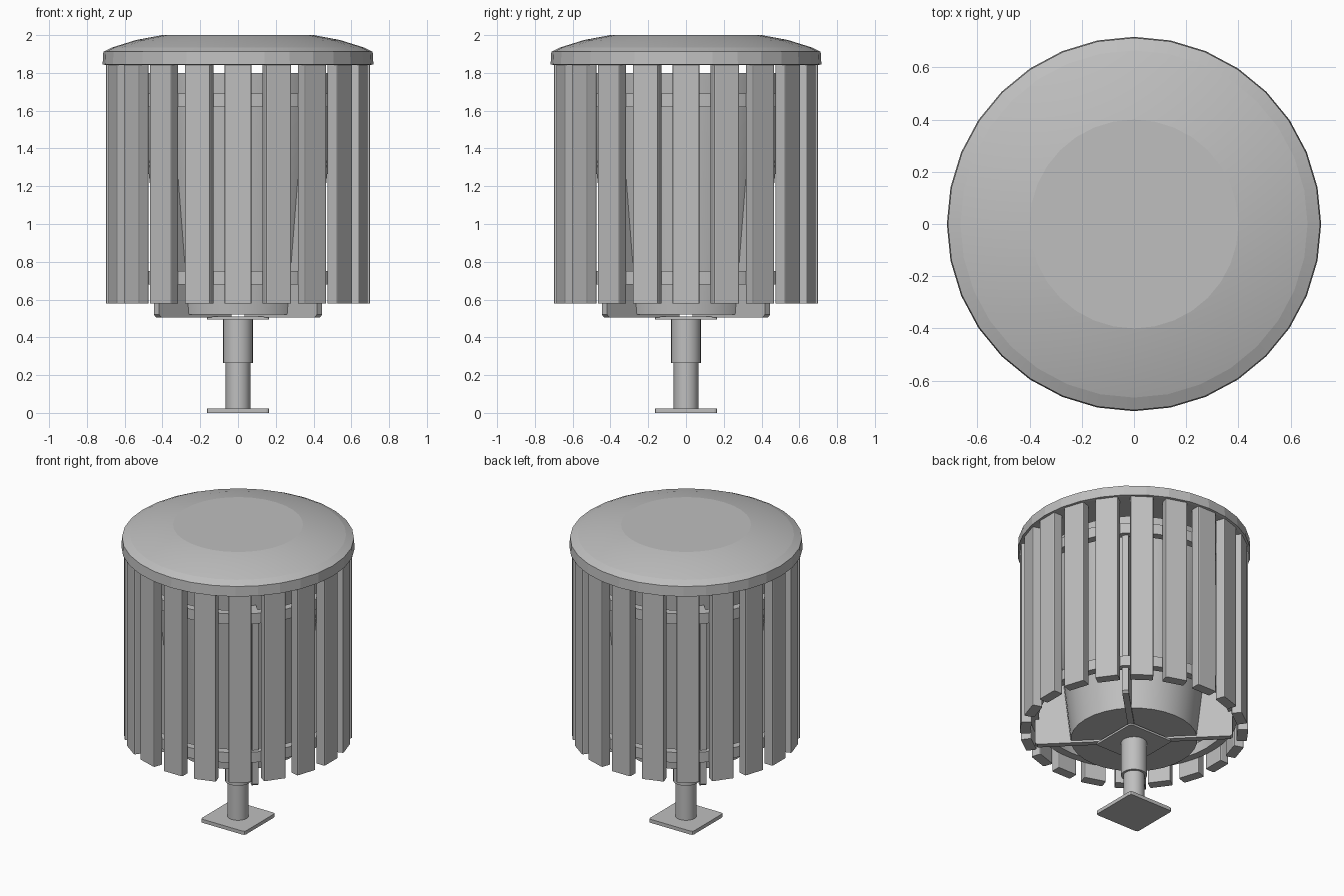
import bpy
import bmesh
from math import cos, sin, pi, radians
from mathutils import Matrix

cube = bpy.data.objects.get("Cube")
if cube:
    bpy.data.objects.remove(cube, do_unlink=True)

grey = bpy.data.materials.new("plain grey")
grey.use_nodes = True
colour = (0.52, 0.52, 0.52, 1)
grey.diffuse_color = colour
grey.node_tree.nodes["Principled BSDF"].inputs["Base Color"].default_value = colour


def finish(name, bm):
    """Turn a bmesh into a named, coloured object."""
    bmesh.ops.recalc_face_normals(bm, faces=bm.faces)
    mesh = bpy.data.meshes.new(name)
    bm.to_mesh(mesh)
    bm.free()
    mesh.materials.append(grey)
    obj = bpy.data.objects.new(name, mesh)
    bpy.context.collection.objects.link(obj)
    return obj


def smooth(obj, degrees):
    bpy.ops.object.select_all(action='DESELECT')
    obj.select_set(True)
    bpy.context.view_layer.objects.active = obj
    bpy.ops.object.shade_smooth_by_angle(angle=radians(degrees))


def lathe(name, profile, sides, closed=False):
    """Revolve (radius, height) points about z; open profiles get end caps."""
    bm = bmesh.new()
    rings = []
    for r, z in profile:
        rings.append([bm.verts.new((r * cos(2 * pi * i / sides), r * sin(2 * pi * i / sides), z))
                      for i in range(sides)])
    pairs = list(zip(rings, rings[1:]))
    if closed:
        pairs.append((rings[-1], rings[0]))
    else:
        bm.faces.new(rings[0])
        bm.faces.new(rings[-1])
    for a, b in pairs:
        for i in range(sides):
            j = (i + 1) % sides
            bm.faces.new((a[i], a[j], b[j], b[i]))
    return finish(name, bm)


def box(name, size, centre, angle=0, bevel=0.0, vertical_only=True):
    """Box with optional bevelled edges, turned about the z axis."""
    bm = bmesh.new()
    bmesh.ops.create_cube(bm, size=1, matrix=Matrix.Translation(centre) @ Matrix.Diagonal((*size, 1)))
    if bevel:
        edges = [e for e in bm.edges
                 if not vertical_only or abs(e.verts[0].co.z - e.verts[1].co.z) > 0.001]
        bmesh.ops.bevel(bm, geom=edges, offset=bevel, segments=2, affect='EDGES', profile=0.5)
    bm.transform(Matrix.Rotation(angle, 4, 'Z'))
    return finish(name, bm)


def fin(name, profile, thickness, angle):
    """Upright plate cut from a (radius, height) outline, pointing outwards."""
    bm = bmesh.new()
    face = bm.faces.new([bm.verts.new((r, -thickness / 2, z)) for r, z in profile])
    out = bmesh.ops.extrude_face_region(bm, geom=[face])
    moved = [v for v in out["geom"] if isinstance(v, bmesh.types.BMVert)]
    bmesh.ops.translate(bm, verts=moved, vec=(0, thickness, 0))
    bm.transform(Matrix.Rotation(angle, 4, 'Z'))
    return finish(name, bm)


# Post, its sleeve and the two square plates
box("base_plate", (0.33, 0.33, 0.024), (0, 0, 0.012), bevel=0.015)
smooth(lathe("post", [(0.065, 0.02), (0.065, 0.28)], 20), 30)
smooth(lathe("post_sleeve", [(0.08, 0.265), (0.08, 0.498)], 20), 30)
box("support_plate", (0.33, 0.33, 0.014), (0, 0, 0.502), bevel=0.015)

# Tapered liner, open at the top
smooth(lathe("liner", [(0.39, 0.52), (0.532, 1.80), (0.515, 1.80), (0.375, 0.54)], 32), 30)

# Four diagonal frame fins
outline = [(0.07, 0.506), (0.595, 0.506), (0.61, 0.52), (0.61, 1.69),
           (0.51, 1.69), (0.385, 0.524), (0.07, 0.524)]
for k in range(4):
    fin(f"frame_fin_{k + 1}", outline, 0.04, pi / 4 + k * pi / 2)

# Two hoops holding the slats
for name, low in (("lower_hoop", 0.68), ("upper_hoop", 1.62)):
    high = low + 0.07
    smooth(lathe(name, [(0.585, low), (0.637, low), (0.637, high), (0.585, high)], 40, True), 30)

# Ring of slats
SLATS = 20
for k in range(SLATS):
    box(f"slat_{k + 1}", (0.065, 0.142, 1.267), (0.667, 0, 1.2115), 2 * pi * k / SLATS, bevel=0.008)

# Shallow faceted lid
lid = lathe("lid", [(0.70, 1.842), (0.717, 1.845), (0.713, 1.912), (0.665, 1.935),
                    (0.54, 1.974), (0.40, 2.0)], 32)
smooth(lid, 8)
